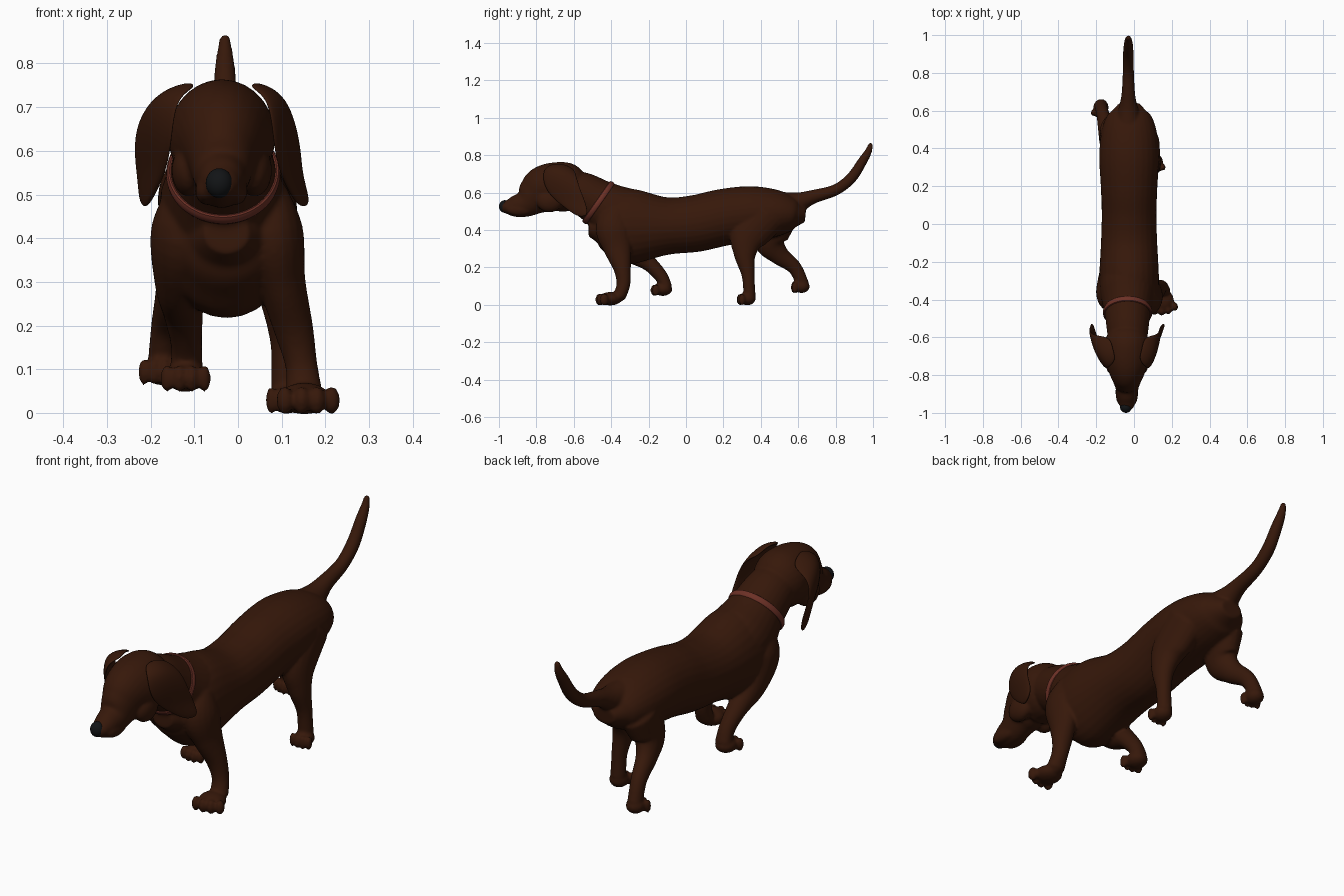
import bpy, bmesh, math
from mathutils import Vector, Matrix


def material(name, rgb):
    m = bpy.data.materials.new(name)
    m.diffuse_color = (*rgb, 1)
    return m


COAT = material("coat", (0.037, 0.009, 0.003))
COLLAR = material("collar_red", (0.15, 0.030, 0.019))
BLACK = material("nose_black", (0.006, 0.007, 0.008))
WHITE = material("eye_white", (0.75, 0.72, 0.62))


def spline(pts, n):
    """Catmull-Rom resampling of station tuples."""
    pts = [Vector(p) for p in pts]
    pts = [2 * pts[0] - pts[1]] + pts + [2 * pts[-1] - pts[-2]]
    out = []
    for i in range(1, len(pts) - 2):
        a, b, c, d = pts[i - 1:i + 3]
        for k in range(n):
            t = k / n
            out.append(0.5 * (2 * b + (c - a) * t + (2 * a - 5 * b + 4 * c - d) * t * t
                              + (3 * b - a - 3 * c + d) * t ** 3))
    return out + [pts[-2]]


def tube(bm, stations, sides=28, n=6):
    """Loft ellipses along stations of (x, y, z, half width, half height)."""
    st = spline(stations, n)
    pos = [Vector(s[:3]) for s in st]
    rings = []

    def ring(c, u, v, w, h):
        rings.append([bm.verts.new(c + u * (w * math.cos(q)) + v * (h * math.sin(q)))
                      for q in (2 * math.pi * k / sides for k in range(sides))])

    for i, s in enumerate(st):
        t = (pos[min(i + 1, len(pos) - 1)] - pos[max(i - 1, 0)]).normalized()
        u = Vector((1, 0, 0))
        u = (u - t * u.dot(t)).normalized()
        v = t.cross(u)
        w, h = max(s[3], 0.004), max(s[4], 0.004)
        r = min(w, h)
        if i == 0:
            ring(pos[i] - t * r * 0.6, u, v, w * 0.6, h * 0.6)
        ring(pos[i], u, v, w, h)
        if i == len(st) - 1:
            ring(pos[i] + t * r * 0.6, u, v, w * 0.6, h * 0.6)
    for a, b in zip(rings, rings[1:]):
        for k in range(sides):
            j = (k + 1) % sides
            bm.faces.new((a[k], a[j], b[j], b[k]))
    bm.faces.new(rings[0][::-1])
    bm.faces.new(rings[-1])


def ball(bm, c, r, turn=0):
    m = Matrix.Translation(c) @ Matrix.Rotation(turn, 4, 'Z') @ Matrix.Diagonal((*r, 1))
    bmesh.ops.create_uvsphere(bm, u_segments=24, v_segments=14, radius=1, matrix=m)


def paw(bm, c, w, l, h, turn=0):
    ball(bm, c, (w * 0.85, l, h), turn)
    rot = Matrix.Rotation(turn, 3, 'Z')
    for k in (-1.5, -0.5, 0.5, 1.5):
        off = rot @ Vector((k * w * 0.52, -l * (0.95 - 0.16 * abs(k)), -h * 0.12))
        ball(bm, Vector(c) + off, (w * 0.27, l * 0.38, h * 0.9), turn)


def finish(bm, name, mat):
    bmesh.ops.recalc_face_normals(bm, faces=bm.faces)
    me = bpy.data.meshes.new(name)
    bm.to_mesh(me)
    bm.free()
    me.materials.append(mat)
    for p in me.polygons:
        p.use_smooth = True
    ob = bpy.data.objects.new(name, me)
    bpy.context.collection.objects.link(ob)
    return ob


bm = bmesh.new()
X = -0.026
# torso
tube(bm, [(X, y, z, w, h) for y, z, w, h in (
    (-0.475, 0.41, 0.085, 0.075), (-0.44, 0.41, 0.125, 0.13), (-0.38, 0.415, 0.153, 0.188),
    (-0.28, 0.42, 0.158, 0.200), (-0.10, 0.422, 0.149, 0.154), (0.05, 0.435, 0.145, 0.152),
    (0.20, 0.468, 0.150, 0.152), (0.35, 0.487, 0.158, 0.148), (0.48, 0.49, 0.148, 0.127),
    (0.565, 0.488, 0.122, 0.095), (0.60, 0.485, 0.09, 0.065))])
# neck
tube(bm, [(X - 0.008, y, z, w, h) for y, z, w, h in (
    (-0.64, 0.63, 0.10, 0.09), (-0.56, 0.60, 0.11, 0.112), (-0.468, 0.547, 0.122, 0.126),
    (-0.36, 0.48, 0.145, 0.158), (-0.25, 0.44, 0.14, 0.15))])
# head, from (y, top, bottom, half width)
tube(bm, [(-0.037, y, (t + b) / 2, w, (t - b) / 2) for y, t, b, w in (
    (-0.965, 0.555, 0.488, 0.038), (-0.92, 0.582, 0.470, 0.052), (-0.86, 0.614, 0.468, 0.063),
    (-0.81, 0.685, 0.474, 0.080), (-0.76, 0.742, 0.49, 0.103), (-0.70, 0.762, 0.50, 0.120),
    (-0.63, 0.760, 0.50, 0.120), (-0.58, 0.735, 0.52, 0.10), (-0.555, 0.70, 0.55, 0.07))])
# lips, cheeks and brows
for s in (-1, 1):
    ball(bm, (-0.038 + s * 0.034, -0.89, 0.508), (0.026, 0.07, 0.032))
    ball(bm, (-0.037 + s * 0.075, -0.73, 0.555), (0.040, 0.07, 0.06))
    ball(bm, (-0.037 + s * 0.050, -0.812, 0.657), (0.026, 0.026, 0.015))
# tail
tube(bm, [(-0.03, y, z, r, r) for y, z, r in (
    (0.52, 0.53, 0.075), (0.60, 0.548, 0.055), (0.68, 0.578, 0.037), (0.80, 0.615, 0.030),
    (0.885, 0.68, 0.029), (0.945, 0.77, 0.025), (0.975, 0.82, 0.019), (0.988, 0.86, 0.012))])
# legs, mid-stride
LEGS = (
    ((0.06, -0.36, 0.50, .055, .07), (0.078, -0.385, 0.41, .072, .098), (0.100, -0.365, 0.30, .055, .075),
     (0.128, -0.34, 0.19, .045, .046), (0.145, -0.335, 0.11, .037, .037), (0.152, -0.355, 0.045, .042, .034)),
    ((-0.11, -0.35, 0.50, .055, .07), (-0.128, -0.365, 0.41, .072, .098), (-0.135, -0.295, 0.30, .056, .072),
     (-0.125, -0.20, 0.225, .045, .044), (-0.118, -0.135, 0.155, .036, .036), (-0.118, -0.105, 0.095, .038, .032)),
    ((0.055, 0.43, 0.48, .08, .11), (0.075, 0.335, 0.37, .066, .10), (0.095, 0.315, 0.27, .048, .06),
     (0.108, 0.332, 0.16, .034, .035), (0.11, 0.34, 0.05, .034, .032)),
    ((-0.105, 0.49, 0.46, .075, .10), (-0.125, 0.45, 0.345, .060, .088), (-0.145, 0.495, 0.27, .045, .055),
     (-0.165, 0.58, 0.20, .034, .038), (-0.175, 0.625, 0.11, .032, .034)),
)
for leg in LEGS:
    tube(bm, leg, sides=20)
# paws
paw(bm, (0.152, -0.405, 0.033), 0.070, 0.062, 0.036, 0.2)
paw(bm, (-0.120, -0.125, 0.083), 0.055, 0.052, 0.035)
paw(bm, (0.112, 0.328, 0.033), 0.050, 0.045, 0.035, 0.1)
paw(bm, (-0.175, 0.617, 0.098), 0.048, 0.045, 0.035, -0.1)
# fuse everything into one smooth skin
body = finish(bm, "dog_body", COAT)
rm = body.modifiers.new("fuse", 'REMESH')
rm.mode = 'VOXEL'
rm.voxel_size = 0.007
rm.use_smooth_shade = True
sm = body.modifiers.new("soften", 'SMOOTH')
sm.factor = 0.5
sm.iterations = 5
bpy.context.view_layer.objects.active = body
for m in ("fuse", "soften"):
    bpy.ops.object.modifier_apply(modifier=m)

# ears: rows from the skull to the tip, each front / middle / back
EAR = (((0.02, -0.72, 0.750), (0.04, -0.66, 0.758), (0.05, -0.595, 0.725)),
       ((0.070, -0.770, 0.725), (0.112, -0.70, 0.735), (0.115, -0.585, 0.695)),
       ((0.080, -0.765, 0.63), (0.120, -0.68, 0.64), (0.142, -0.56, 0.61)),
       ((0.092, -0.700, 0.555), (0.124, -0.62, 0.56), (0.144, -0.53, 0.54)),
       ((0.130, -0.60, 0.485), (0.148, -0.565, 0.465), (0.168, -0.52, 0.475)))
FLARE = (0, 0.035, 0.028, 0.015, -0.015)
for name, left in (("right_ear", False), ("left_ear", True)):
    bm = bmesh.new()
    rows = [[bm.verts.new((-0.07 - x - f * k / 2 if left else x, y, z))
             for k, (x, y, z) in enumerate(row)] for row, f in zip(EAR, FLARE)]
    for a, b in zip(rows, rows[1:]):
        for k in range(2):
            bm.faces.new((a[k], a[k + 1], b[k + 1], b[k]))
    ear = finish(bm, name, COAT)
    so = ear.modifiers.new("thickness", 'SOLIDIFY')
    so.thickness = 0.018
    so.offset = 0
    ss = ear.modifiers.new("round", 'SUBSURF')
    ss.levels = ss.render_levels = 3

# nose and eyes
bm = bmesh.new()
ball(bm, (-0.043, -0.969, 0.526), (0.031, 0.031, 0.034))
finish(bm, "nose", BLACK)
for name, s in (("left", -1), ("right", 1)):
    bm = bmesh.new()
    ball(bm, (-0.037 + s * 0.056, -0.834, 0.626), (0.014, 0.016, 0.013))
    finish(bm, name + "_eye", WHITE)
    bm = bmesh.new()
    ball(bm, (-0.037 + s * 0.058, -0.847, 0.626), (0.006, 0.005, 0.007))
    finish(bm, name + "_pupil", BLACK)

# collar
bpy.ops.mesh.primitive_torus_add(major_radius=0.124, minor_radius=0.008, major_segments=64,
                                 minor_segments=12, location=(X - 0.008, -0.468, 0.547),
                                 rotation=(0.96, 0, 0))
collar = bpy.context.object
collar.name = "collar"
collar.scale = (0.99, 1.02, 1.9)
collar.data.materials.append(COLLAR)
bpy.ops.object.shade_smooth_by_angle()
